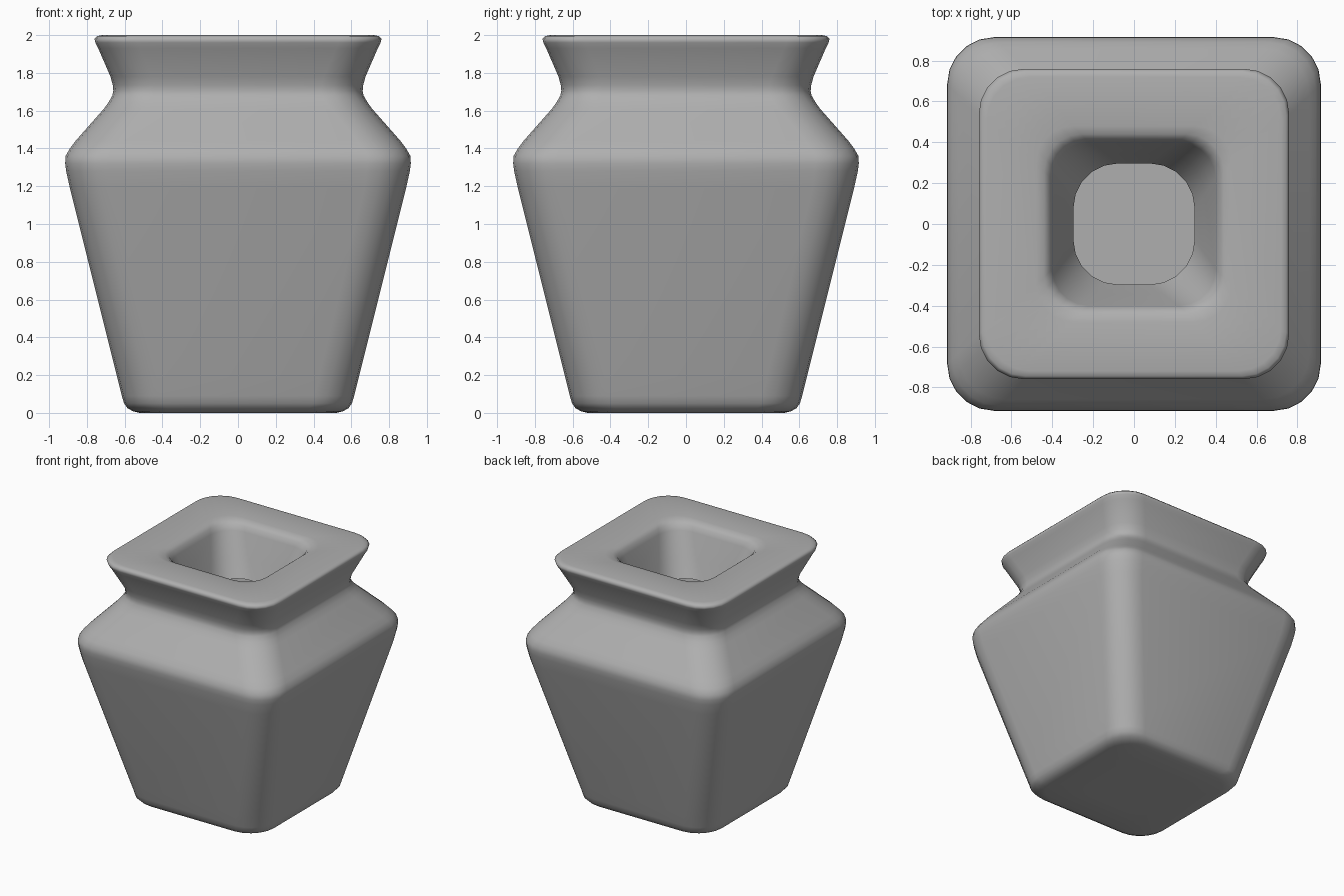
import bpy, bmesh, math

if "Cube" in bpy.data.objects:
    bpy.data.objects.remove(bpy.data.objects["Cube"])

# Profile (half-width, height, corner radius), from base centre up over the rim and into the throat
PROFILE = [
    (0.30, 0.0, 0.14), (0.52, 0.0, 0.19), (0.555, 0.008, 0.20), (0.585, 0.025, 0.21),
    (0.603, 0.05, 0.20), (0.615, 0.09, 0.21), (0.64, 0.19, 0.21),
    (0.89, 1.19, 0.22), (0.91, 1.28, 0.23), (0.915, 1.32, 0.23), (0.913, 1.36, 0.23),
    (0.89, 1.40, 0.23), (0.86, 1.44, 0.23),
    (0.71, 1.61, 0.22), (0.685, 1.645, 0.22), (0.665, 1.68, 0.22), (0.66, 1.705, 0.22),
    (0.663, 1.735, 0.22), (0.675, 1.78, 0.22),
    (0.74, 1.93, 0.22), (0.755, 1.96, 0.22), (0.76, 1.98, 0.22), (0.745, 1.995, 0.215),
    (0.72, 2.0, 0.21),
    (0.48, 2.0, 0.18), (0.44, 1.99, 0.18), (0.415, 1.97, 0.18), (0.40, 1.93, 0.18),
    (0.345, 1.75, 0.20), (0.297, 1.61, 0.22),
]
SEG = 5


def rounded_square(bm, h, z, r):
    """Ring of vertices round a square with rounded corners."""
    ring = []
    for q in range(4):
        mid = math.radians(45 + 90 * q)
        cx = math.copysign(h - r, math.cos(mid))
        cy = math.copysign(h - r, math.sin(mid))
        for i in range(SEG + 1):
            a = math.radians(90 * q + 90 * i / SEG)
            ring.append(bm.verts.new((cx + r * math.cos(a), cy + r * math.sin(a), z)))
    return ring


# Vase: loft the rings into a hollow shell with a closed base and open throat
bm = bmesh.new()
rings = [rounded_square(bm, *p) for p in PROFILE]
n = len(rings[0])
for low, high in zip(rings, rings[1:]):
    for i in range(n):
        j = (i + 1) % n
        bm.faces.new((low[i], low[j], high[j], high[i]))
bm.faces.new(rings[0][::-1])
for f in bm.faces:
    f.smooth = True

mesh = bpy.data.meshes.new("square_vase")
bm.to_mesh(mesh)
bm.free()
vase = bpy.data.objects.new("square_vase", mesh)
bpy.context.collection.objects.link(vase)

# Dark grey clay
clay = bpy.data.materials.new("grey_clay")
clay.diffuse_color = (0.43, 0.43, 0.43, 1)
clay.use_nodes = True
clay.node_tree.nodes["Principled BSDF"].inputs["Base Color"].default_value = clay.diffuse_color
mesh.materials.append(clay)
